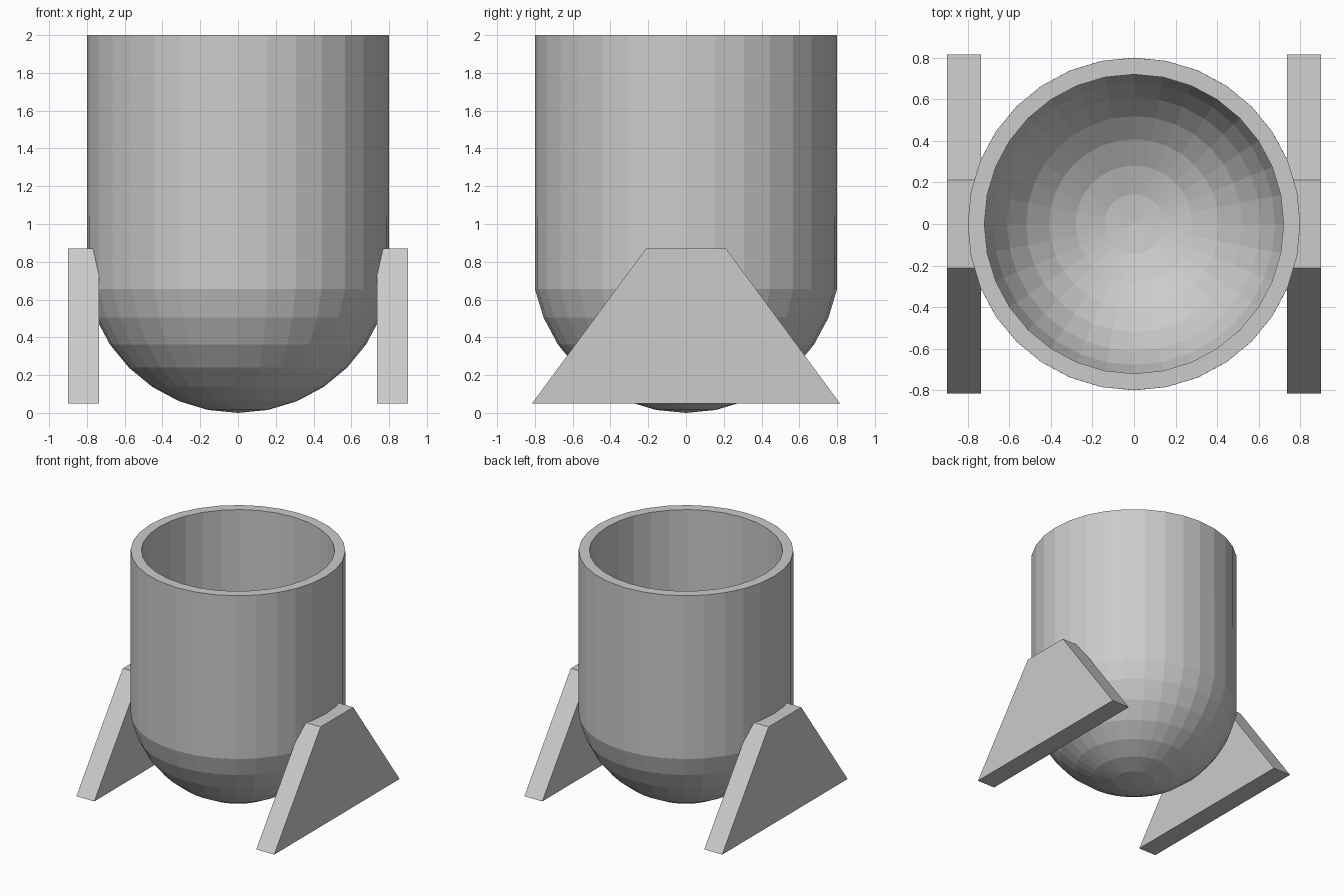
import bpy, bmesh, math

if "Cube" in bpy.data.objects:
    bpy.data.objects.remove(bpy.data.objects["Cube"])

SEGMENTS = 32
STEP = math.radians(11.25)
CENTRE = 0.816      # height of the centre of the rounded bottom


def make_object(name, bm):
    bmesh.ops.recalc_face_normals(bm, faces=bm.faces[:])
    mesh = bpy.data.meshes.new(name)
    bm.to_mesh(mesh)
    bm.free()
    obj = bpy.data.objects.new(name, mesh)
    bpy.context.collection.objects.link(obj)
    return obj


def bowl_arc(radius):
    """Rounded bottom profile from the pole up to the straight wall."""
    return [(radius * math.sin(i * STEP), CENTRE - radius * math.cos(i * STEP))
            for i in range(8)]


# Cup: outer wall, flat rim and inner wall turned around z
profile = bowl_arc(0.816) + [(0.80, 2.0), (0.72, 2.0)] + bowl_arc(0.734)[::-1]
bm = bmesh.new()
verts = [bm.verts.new((r, 0, z)) for r, z in profile]
edges = [bm.edges.new(pair) for pair in zip(verts, verts[1:])]
bmesh.ops.spin(bm, geom=verts + edges, cent=(0, 0, 0), axis=(0, 0, 1),
               angle=2 * math.pi, steps=SEGMENTS, use_merge=True)
bmesh.ops.remove_doubles(bm, verts=bm.verts[:], dist=1e-4)
make_object("cup", bm)

# Side supports: a trapezoid plate, mirrored to the other side
bm = bmesh.new()
outline = [(-0.815, 0.05), (0.815, 0.05), (0.212, 0.87), (-0.212, 0.87)]
face = bm.faces.new([bm.verts.new((0.737, y, z)) for y, z in outline])
extruded = bmesh.ops.extrude_face_region(bm, geom=[face], use_keep_orig=True)
moved = [g for g in extruded["geom"] if isinstance(g, bmesh.types.BMVert)]
bmesh.ops.translate(bm, verts=moved, vec=(0.163, 0, 0))
supports = make_object("side_supports", bm)
mirror = supports.modifiers.new("mirror", 'MIRROR')
mirror.use_axis = (True, False, False)
mirror.use_mirror_merge = False
